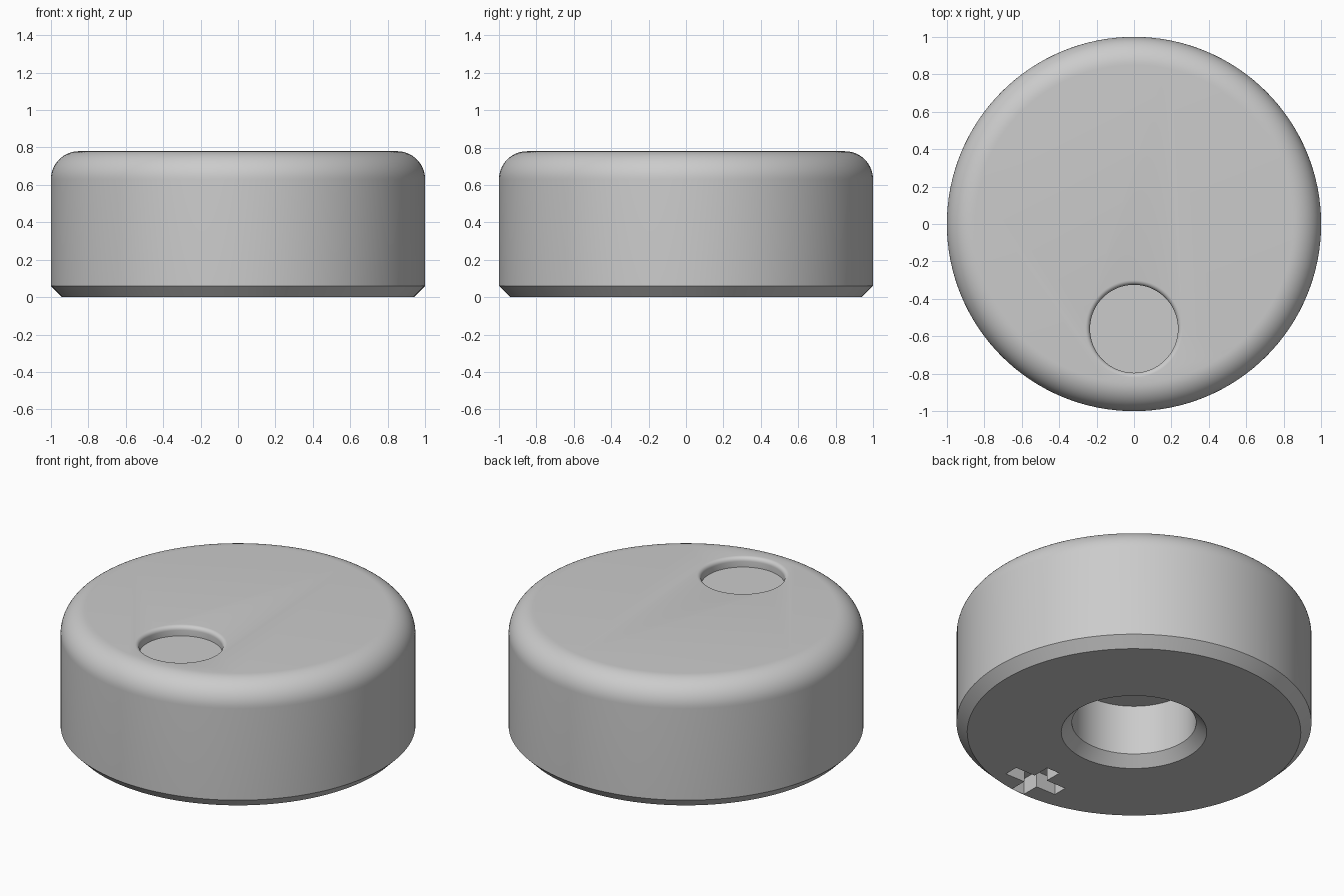
import bpy, bmesh
from math import sin, cos, pi, radians

cube = bpy.data.objects.get("Cube")
if cube:
    bpy.data.objects.remove(cube, do_unlink=True)

HEIGHT = 0.78
SEGMENTS = 128

grey = bpy.data.materials.new("plain grey")
grey.use_nodes = True
grey.diffuse_color = (0.6, 0.6, 0.6, 1)
grey.node_tree.nodes["Principled BSDF"].inputs["Base Color"].default_value = (0.6, 0.6, 0.6, 1)


def add_object(name, bm):
    bmesh.ops.recalc_face_normals(bm, faces=bm.faces)
    mesh = bpy.data.meshes.new(name)
    bm.to_mesh(mesh)
    bm.free()
    mesh.materials.append(grey)
    obj = bpy.data.objects.new(name, mesh)
    bpy.context.collection.objects.link(obj)
    return obj


def arc(cx, cz, radius, start, end, steps):
    angles = [radians(start + (end - start) * i / steps) for i in range(steps + 1)]
    return [(cx + radius * cos(a), cz + radius * sin(a)) for a in angles]


def lathe(name, profile, centre=(0, 0)):
    """Spin an (r, z) profile round the z axis and cap both ends."""
    bm = bmesh.new()
    rings = []
    for r, z in profile:
        rings.append([bm.verts.new((centre[0] + r * cos(2 * pi * i / SEGMENTS),
                                    centre[1] + r * sin(2 * pi * i / SEGMENTS), z))
                      for i in range(SEGMENTS)])
    for low, high in zip(rings, rings[1:]):
        for i in range(SEGMENTS):
            j = (i + 1) % SEGMENTS
            bm.faces.new((low[i], low[j], high[j], high[i]))
    bm.faces.new(rings[0])
    bm.faces.new(rings[-1])
    return add_object(name, bm)


# Knob body: shaft bore, chamfered foot, straight wall and rounded top edge
knob = lathe("knob_body", [(0.35, 0.37), (0.35, 0.06), (0.41, 0), (0.94, 0), (1, 0.06)]
             + arc(0.85, HEIGHT - 0.15, 0.15, 0, 90, 14))

# Round finger dimple with a softened rim
dimple = lathe("dimple_cutter", [(0.235, HEIGHT - 0.06)]
               + arc(0.26, HEIGHT - 0.025, 0.025, 180, 90, 6)
               + [(0.26, HEIGHT + 0.1)], centre=(0, -0.56))

# Cross-shaped slot under the knob
MARK_X, MARK_Y, MARK_DEPTH, BAR = 0.07, -0.78, 0.1, 0.045
long_x, long_y = 0.18, 0.155
corner = [(long_x, BAR), (BAR, BAR), (BAR, long_y)]
quarters = [(1, 1, 1), (-1, 1, -1), (-1, -1, 1), (1, -1, -1)]
bm = bmesh.new()
outline = [bm.verts.new((MARK_X + sx * x, MARK_Y + sy * y, -0.1))
           for sx, sy, order in quarters for x, y in corner[::order]]
base = bm.faces.new(outline)
extruded = bmesh.ops.extrude_face_region(bm, geom=[base])
top = [v for v in extruded["geom"] if isinstance(v, bmesh.types.BMVert)]
bmesh.ops.translate(bm, vec=(0, 0, 0.1 + MARK_DEPTH), verts=top)
slot = add_object("slot_cutter", bm)

# Cut both recesses and bake the result
for cutter in (dimple, slot):
    cut = knob.modifiers.new(cutter.name, "BOOLEAN")
    cut.operation = "DIFFERENCE"
    cut.solver = "EXACT"
    cut.object = cutter
bpy.context.view_layer.update()
graph = bpy.context.evaluated_depsgraph_get()
result = bpy.data.meshes.new_from_object(knob.evaluated_get(graph))
knob.modifiers.clear()
knob.data = result
for cutter in (dimple, slot):
    bpy.data.objects.remove(cutter, do_unlink=True)

# Smooth curved walls, crisp chamfers and recess edges
bpy.ops.object.select_all(action="DESELECT")
knob.select_set(True)
bpy.context.view_layer.objects.active = knob
bpy.ops.object.shade_smooth_by_angle(angle=radians(30))
